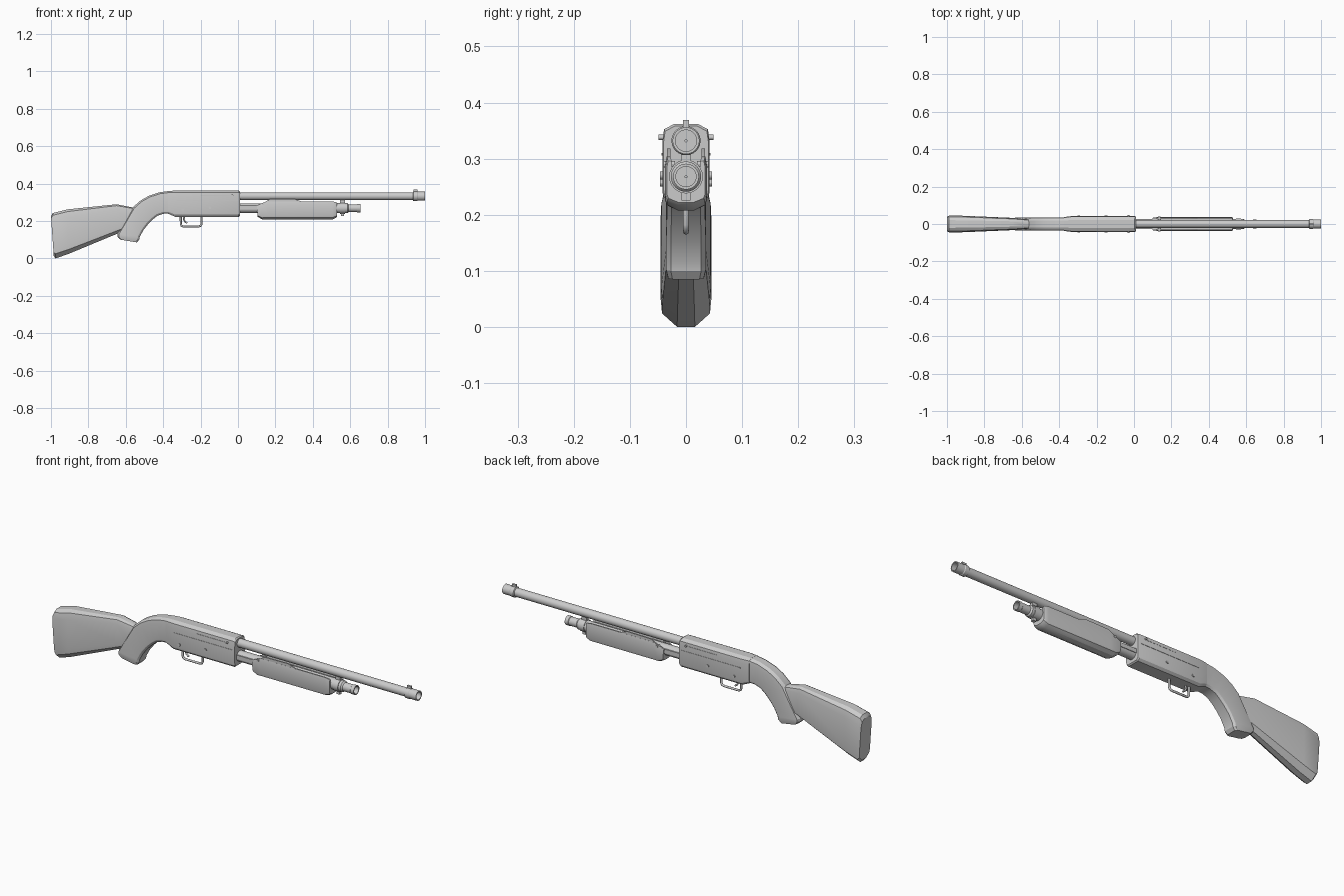
import bpy, bmesh, math


def finish(name, bm, angle=30):
    bmesh.ops.recalc_face_normals(bm, faces=bm.faces[:])
    me = bpy.data.meshes.new(name)
    bm.to_mesh(me)
    bm.free()
    ob = bpy.data.objects.new(name, me)
    bpy.context.collection.objects.link(ob)
    bpy.ops.object.select_all(action='DESELECT')
    ob.select_set(True)
    bpy.context.view_layer.objects.active = ob
    bpy.ops.object.shade_smooth_by_angle(angle=math.radians(angle))
    return ob


def skin(bm, rings, caps=True, closed=False):
    """Bridge consecutive rings of vertices."""
    pairs = list(zip(rings, rings[1:])) + ([(rings[-1], rings[0])] if closed else [])
    n = len(rings[0])
    for a, b in pairs:
        for i in range(n):
            j = (i + 1) % n
            bm.faces.new((a[i], a[j], b[j], b[i]))
    if caps and not closed:
        bm.faces.new(rings[0])
        bm.faces.new(rings[-1])


def loft(name, half, rows, angle=25):
    """half: right half section (width fraction, height fraction), bottom to top.
    rows: (top x, top z, bottom x, bottom z, half width)."""
    section = half + [(-y, t) for y, t in reversed(half)]
    bm = bmesh.new()
    rings = [[bm.verts.new((bx + (tx - bx) * t, y * w, bz + (tz - bz) * t))
              for y, t in section] for tx, tz, bx, bz, w in rows]
    skin(bm, rings)
    return finish(name, bm, angle)


def lathe(name, z, profile, n=24):
    """Turn a closed (x, radius) profile about an axis parallel to x."""
    bm = bmesh.new()
    rings = []
    for k in range(n):
        a = 2 * math.pi * k / n
        rings.append([bm.verts.new((x, r * math.cos(a), z + r * math.sin(a))) for x, r in profile])
    skin(bm, rings, closed=True)
    return finish(name, bm)


def box(name, x0, x1, y0, y1, z0, z1):
    bm = bmesh.new()
    bmesh.ops.create_cube(bm, size=1)
    for v in bm.verts:
        v.co = ((x0 + x1) / 2 + v.co.x * (x1 - x0),
                (y0 + y1) / 2 + v.co.y * (y1 - y0),
                (z0 + z1) / 2 + v.co.z * (z1 - z0))
    return finish(name, bm)


def rod(name, points, radius):
    cu = bpy.data.curves.new(name, 'CURVE')
    cu.dimensions = '3D'
    cu.bevel_depth = radius
    cu.bevel_resolution = 2
    cu.use_fill_caps = True
    sp = cu.splines.new('POLY')
    sp.points.add(len(points) - 1)
    for p, (x, z) in zip(sp.points, points):
        p.co = (x, 0, z, 1)
    ob = bpy.data.objects.new(name, cu)
    bpy.context.collection.objects.link(ob)


# Shoulder stock
loft("stock", [(0.35, 0), (0.95, 0.1), (1, 0.2), (1, 0.82), (0.85, 0.95), (0.45, 1)], [
    (-1.0, 0.225, -0.985, 0.012, 0.042),
    (-0.99, 0.242, -0.975, 0.0, 0.045),
    (-0.91, 0.262, -0.91, 0.022, 0.044),
    (-0.65, 0.289, -0.63, 0.138, 0.032),
    (-0.57, 0.273, -0.565, 0.168, 0.025),
    (-0.53, 0.262, -0.53, 0.19, 0.024)])

# Receiver flowing into the curved pistol grip
body = [(0.75, 0), (0.97, 0.08), (1, 0.14), (1, 0.78), (0.93, 0.93), (0.5, 1)]
loft("grip", body, [
    (-0.33, 0.36, -0.33, 0.228, 0.038),
    (-0.37, 0.36, -0.365, 0.24, 0.036),
    (-0.42, 0.353, -0.40, 0.238, 0.035),
    (-0.475, 0.335, -0.43, 0.228, 0.035),
    (-0.52, 0.31, -0.455, 0.208, 0.035),
    (-0.56, 0.275, -0.48, 0.183, 0.035),
    (-0.60, 0.205, -0.505, 0.152, 0.036),
    (-0.645, 0.13, -0.525, 0.115, 0.036),
    (-0.645, 0.115, -0.528, 0.1, 0.036),
    (-0.63, 0.1, -0.54, 0.085, 0.032)])
loft("receiver", body, [
    (0.01, 0.358, 0.01, 0.227, 0.04),
    (0.004, 0.362, 0.004, 0.222, 0.042),
    (-0.335, 0.362, -0.335, 0.222, 0.042),
    (-0.375, 0.36, -0.375, 0.239, 0.037)])

# Barrel with flared muzzle and open bore
lathe("barrel", 0.332, [(0, 0.021), (0.935, 0.021), (0.938, 0.026), (0.957, 0.026),
                        (0.96, 0.024), (1.0, 0.024), (1.0, 0.019), (0.9, 0.019), (0.9, 0.002), (0, 0.002)])
box("front_sight", 0.937, 0.96, -0.005, 0.005, 0.352, 0.369)

# Magazine tube and stepped hollow cap
lathe("magazine_tube", 0.268, [(0, 0.026), (0.54, 0.026), (0.54, 0.002), (0, 0.002)])
lathe("magazine_cap", 0.268, [(0.525, 0.027), (0.585, 0.027), (0.592, 0.021), (0.635, 0.021), (0.637, 0.023),
                              (0.655, 0.023), (0.655, 0.018), (0.61, 0.018), (0.61, 0.002), (0.525, 0.002)])
lathe("clamp_ring", 0.268, [(0.545, 0.03), (0.572, 0.03), (0.572, 0.02), (0.545, 0.02)])
box("clamp_upper_lug", 0.546, 0.571, -0.008, 0.008, 0.29, 0.316)
box("clamp_lower_lug", 0.55, 0.568, -0.008, 0.008, 0.225, 0.245)

# Pump forend: channel section with chamfered underside
loft("forend", [(0.4, 0), (0.92, 0.1), (1, 0.2), (1, 0.86), (0.93, 1), (0.75, 1), (0.72, 0.8)], [
    (0.10, 0.282, 0.105, 0.222, 0.034),
    (0.13, 0.296, 0.13, 0.208, 0.037),
    (0.16, 0.304, 0.16, 0.208, 0.037),
    (0.505, 0.304, 0.505, 0.208, 0.037),
    (0.525, 0.3, 0.525, 0.217, 0.036),
    (0.53, 0.296, 0.53, 0.222, 0.034)])

# Parts repeated on both sides
for side, s in (("right", -1), ("left", 1)):
    def pair(lo, hi):
        return sorted((s * lo, s * hi))
    box("action_bar_" + side, 0.0, 0.3, *pair(0.022, 0.028), 0.262, 0.282)
    # Raised slide plate at the rear of the forend
    plate = loft("slide_plate_" + side, [(1, 0), (1, 1)], [
        (0.125, 0.29, 0.125, 0.27, 0.003), (0.17, 0.316, 0.17, 0.27, 0.003),
        (0.30, 0.318, 0.30, 0.27, 0.003), (0.34, 0.304, 0.34, 0.27, 0.003)])
    plate.location.y = s * 0.031
    box("receiver_rib_" + side, -0.33, 0.0, *pair(0.039, 0.0435), 0.306, 0.31)
    box("receiver_slot_bar_" + side, -0.2, -0.04, *pair(0.036, 0.0425), 0.334, 0.338)
    for i, (x, z, r, y) in enumerate([(-0.295, 0.257, 0.007, 0.046), (-0.15, 0.27, 0.007, 0.046),
                                      (-0.03, 0.338, 0.005, 0.049), (0.135, 0.29, 0.006, 0.04)]):
        bpy.ops.mesh.primitive_cylinder_add(vertices=12, radius=r, depth=0.02,
                                            location=(x, s * (y - 0.01), z), rotation=(math.pi / 2, 0, 0))
        bpy.context.object.name = f"pin_{side}_{i + 1}"

# Trigger and its guard
rod("trigger_guard", [(-0.306, 0.23), (-0.306, 0.185), (-0.302, 0.175), (-0.292, 0.17), (-0.21, 0.17),
                      (-0.2, 0.174), (-0.195, 0.183), (-0.195, 0.23)], 0.0055)
rod("trigger", [(-0.285, 0.23), (-0.29, 0.21), (-0.284, 0.197), (-0.272, 0.188)], 0.0045)
